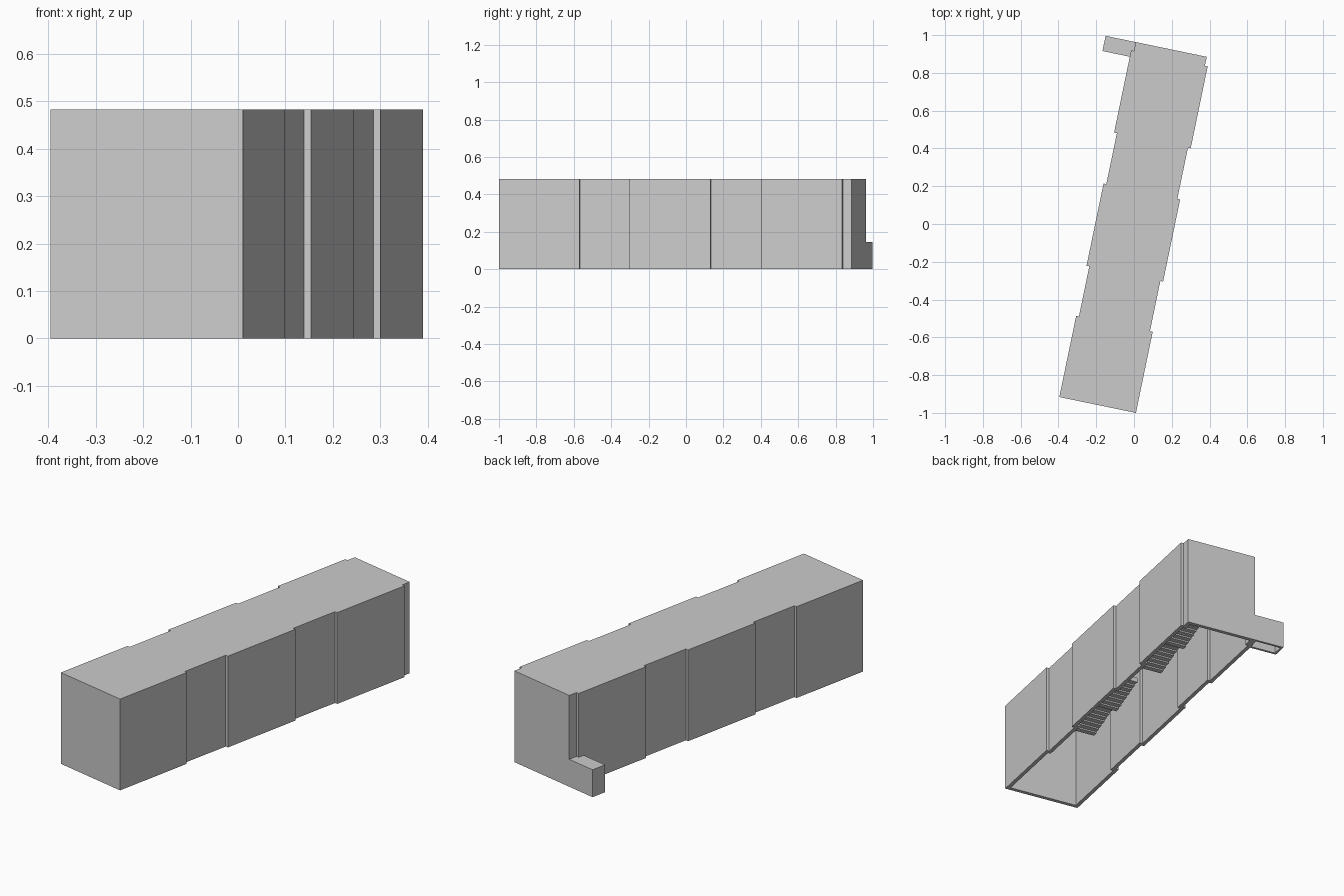
import bpy
import bmesh
import math
from mathutils import Matrix

cube = bpy.data.objects.get("Cube")
if cube:
    bpy.data.objects.remove(cube, do_unlink=True)

grey = bpy.data.materials.new("plain_grey")
grey.use_nodes = True
grey.diffuse_color = (0.6, 0.6, 0.6, 1)
grey.node_tree.nodes["Principled BSDF"].inputs["Base Color"].default_value = (0.6, 0.6, 0.6, 1)

# The building is turned slightly on its plot; x is across, y is along
PLACE = Matrix.Translation((0.0023, -0.017, 0)) @ Matrix.Rotation(math.radians(-11.7), 4, "Z")
HALF, RECESS, HALF_LENGTH, HEIGHT = 0.207, 0.192, 0.961, 0.483


def finish(name, bm):
    bmesh.ops.recalc_face_normals(bm, faces=bm.faces)
    mesh = bpy.data.meshes.new(name)
    bm.to_mesh(mesh)
    bm.free()
    obj = bpy.data.objects.new(name, mesh)
    obj.matrix_world = PLACE
    mesh.materials.append(grey)
    bpy.context.collection.objects.link(obj)
    return obj


def open_shell(name, outline, height, thickness):
    """Walls and roof over a plan outline (counter-clockwise), open underneath."""
    bm = bmesh.new()
    low = [bm.verts.new((x, y, 0)) for x, y in outline]
    high = [bm.verts.new((x, y, height)) for x, y in outline]
    for i in range(len(low)):
        j = (i + 1) % len(low)
        bm.faces.new((low[i], low[j], high[j], high[i]))
    bm.faces.new(high)
    bmesh.ops.recalc_face_normals(bm, faces=bm.faces)
    # An open shell can be oriented either way, so make the roof face up
    bm.faces.ensure_lookup_table()
    bm.normal_update()
    if bm.faces[-1].normal.z < 0:
        bmesh.ops.reverse_faces(bm, faces=bm.faces)
    mesh = bpy.data.meshes.new(name)
    bm.to_mesh(mesh)
    bm.free()
    mesh.materials.append(grey)
    obj = bpy.data.objects.new(name, mesh)
    obj.matrix_world = PLACE
    bpy.context.collection.objects.link(obj)
    solid = obj.modifiers.new("wall_thickness", "SOLIDIFY")
    solid.thickness = thickness
    solid.offset = -1
    solid.use_even_offset = True


# Long block with shallow recessed bays on both sides
steps = [0.0, 0.439, 0.71, 1.154, 1.43, 1.874, 2 * HALF_LENGTH]
side = []
for i in range(len(steps) - 1):
    x = RECESS if i % 2 else HALF
    side += [(x, steps[i] - HALF_LENGTH), (x, steps[i + 1] - HALF_LENGTH)]
outline = side + [(-x, y) for x, y in reversed(side)]
open_shell("building_block", outline, HEIGHT, 0.02)

# Low annex at the back corner
back, front = HALF_LENGTH, HALF_LENGTH - 0.082
open_shell("corner_annex", [(-0.355, front), (-RECESS, front), (-RECESS, back), (-0.355, back)],
           0.145, 0.012)


# Stair flights inside the recessed bays
def stair_flight(name, start, base, count=8, tread=0.028, riser=0.008):
    bm = bmesh.new()
    for i in range(count):
        bottom = base + i * riser
        size = Matrix.Diagonal((0.25, tread, 0.025, 1))
        centre = Matrix.Translation((0.06, start + (i + 0.5) * tread, bottom + 0.0125))
        bmesh.ops.create_cube(bm, size=1, matrix=centre @ size)
    finish(name, bm)


for bay, y in (("front", steps[1]), ("back", steps[3])):
    stair_flight(bay + "_lower_stair", y - HALF_LENGTH, 0.16)
    stair_flight(bay + "_upper_stair", y - HALF_LENGTH + 0.24, 0.18)
